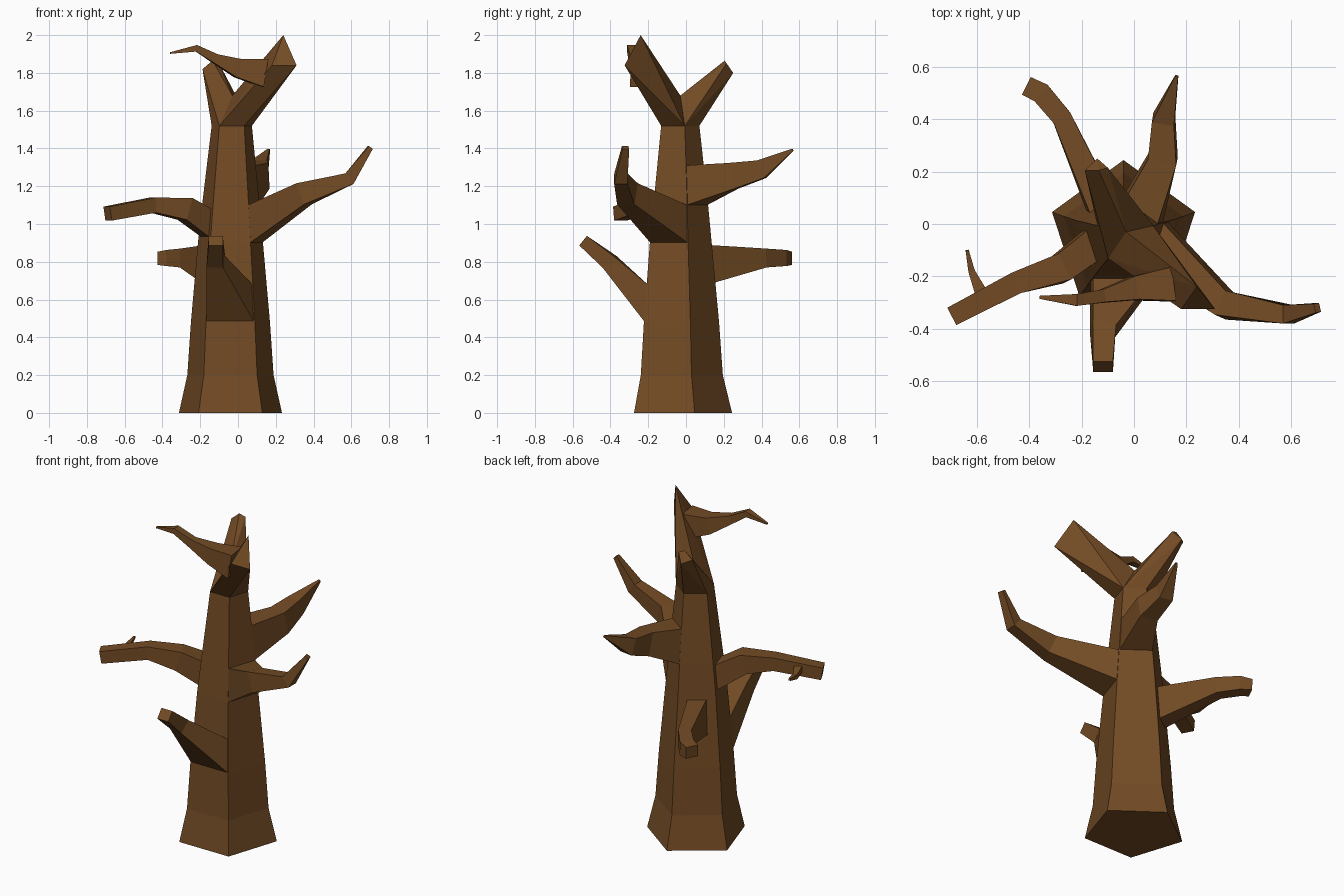
import bpy, bmesh, math
from mathutils import Vector

if "Cube" in bpy.data.objects:
    bpy.data.objects.remove(bpy.data.objects["Cube"])

bark = bpy.data.materials.new("bark")
bark.diffuse_color = (0.17, 0.07, 0.018, 1)
bark.use_nodes = True
bark.node_tree.nodes["Principled BSDF"].inputs["Base Color"].default_value = bark.diffuse_color


def finish(name, bm):
    bmesh.ops.recalc_face_normals(bm, faces=bm.faces)
    me = bpy.data.meshes.new(name)
    bm.to_mesh(me)
    bm.free()
    me.materials.append(bark)
    ob = bpy.data.objects.new(name, me)
    bpy.context.collection.objects.link(ob)


def loft(name, rings):
    bm = bmesh.new()
    loops = [[bm.verts.new(p) for p in r] for r in rings]
    n = len(loops[0])
    for a, b in zip(loops, loops[1:]):
        for i in range(n):
            j = (i + 1) % n
            bm.faces.new((a[i], a[j], b[j], b[i]))
    bm.faces.new(loops[0])
    bm.faces.new(loops[-1])
    finish(name, bm)


def hull(name, points):
    bm = bmesh.new()
    for p in points:
        bm.verts.new(p)
    res = bmesh.ops.convex_hull(bm, input=bm.verts)
    junk = [g for g in res["geom_interior"] if isinstance(g, bmesh.types.BMVert)]
    bmesh.ops.delete(bm, geom=junk, context='VERTS')
    finish(name, bm)


# trunk profile: height, radius, centre x, centre y
PROFILE = [(0, .287, -.04, -.043), (.2, .24, -.04, -.045), (.48, .22, -.04, -.045),
           (.9, .181, -.04, -.045), (1.1, .16, -.038, -.043), (1.52, .112, -.033, -.041)]


def trunk_at(z):
    for a, b in zip(PROFILE, PROFILE[1:]):
        if z <= b[0]:
            t = (z - a[0]) / (b[0] - a[0])
            return [a[i] + (b[i] - a[i]) * t for i in (1, 2, 3)]


def trunk_vert(z, deg):
    r, cx, cy = trunk_at(z)
    return Vector((cx + r * math.cos(math.radians(deg)), cy + r * math.sin(math.radians(deg)), z))


def frames(path, start):
    """Four-sided sections (x, y, z, width, height) square to the path."""
    pts = [Vector(start)] + [Vector(s[:3]) for s in path]
    rings = []
    for i, s in enumerate(path, 1):
        t = (pts[i] - pts[i - 1]).normalized()
        if i + 1 < len(pts):
            t = (t + (pts[i + 1] - pts[i]).normalized()).normalized()
        side = t.cross(Vector((0, 0, 1))).normalized()
        up = side.cross(t)
        side, up = side * s[3] / 2, up * s[4] / 2
        rings.append([pts[i] - side - up, pts[i] + side - up, pts[i] + side + up, pts[i] - side + up])
    return rings


def branch(name, deg, z0, z1, frac, path):
    """Branch growing out of the trunk face that points towards deg."""
    base = []
    for z, signs in ((z0, (1, -1)), (z1, (-1, 1))):
        l, r = trunk_vert(z, deg + 36), trunk_vert(z, deg - 36)
        mid = (l + r) / 2
        inward = Vector((math.cos(math.radians(deg)), math.sin(math.radians(deg)), 0)) * .005
        base += [mid + (l - r) / 2 * s * frac - inward for s in signs]
    start = sum(base, Vector()) / 4
    loft(name, [base] + frames(path, start))


# trunk
loft("trunk", [[trunk_vert(p[0], 18 + 72 * k) for k in range(5)] for p in PROFILE])

# branches out of the trunk faces
branch("right_branch", 342, .9, 1.1, .98,
       [(.35, -.31, 1.16, .1, .12), (.59, -.345, 1.24, .07, .07), (.7, -.32, 1.405, .035, .025)])
branch("front_branch", 270, .48, .68, .98,
       [(-.118, -.405, .80, .09, .085), (-.118, -.545, .912, .075, .065)])
branch("left_branch", 198, .93, 1.08, .65,
       [(-.28, -.17, 1.08, .11, .12), (-.45, -.225, 1.10, .085, .08), (-.69, -.35, 1.055, .075, .075)])
branch("back_left_branch", 126, .68, .89, .5,
       [(-.275, .405, .82, .075, .1), (-.355, .50, .82, .08, .085), (-.41, .527, .818, .075, .07)])
branch("back_right_branch", 54, 1.1, 1.31, .98,
       [(.11, .25, 1.255, .11, .14), (.113, .40, 1.29, .085, .1), (.163, .565, 1.393, .012, .012)])

# twig on the left branch
loft("left_twig", frames([(-.58, -.27, 1.08, .05, .04), (-.62, -.18, 1.07, .025, .03),
                          (-.637, -.1, 1.085, .012, .012)], (-.56, -.32, 1.08)))

# forked top
fork = (-.03, -.03, 1.68)
rim = {d: trunk_vert(1.52, d) for d in (18, 90, 162, 234, 306)}
hull("top_right_fork", [rim[234], rim[306], rim[18], fork,
                        (.18, -.325, 1.84), (.31, -.325, 1.84), (.24, -.24, 2.0)])
hull("top_left_fork", [rim[162], rim[90], rim[18], rim[234], fork,
                       (-.188, .205, 1.82), (-.14, .25, 1.8), (-.1, .215, 1.85), (-.135, .205, 1.865)])
loft("top_twig", frames([(.14, -.23, 1.80, .13, .15), (0, -.245, 1.825, .09, .1), (-.12, -.275, 1.875, .05, .05),
                         (-.22, -.29, 1.93, .045, .035), (-.36, -.28, 1.905, .012, .008)], (.2, -.22, 1.79)))
